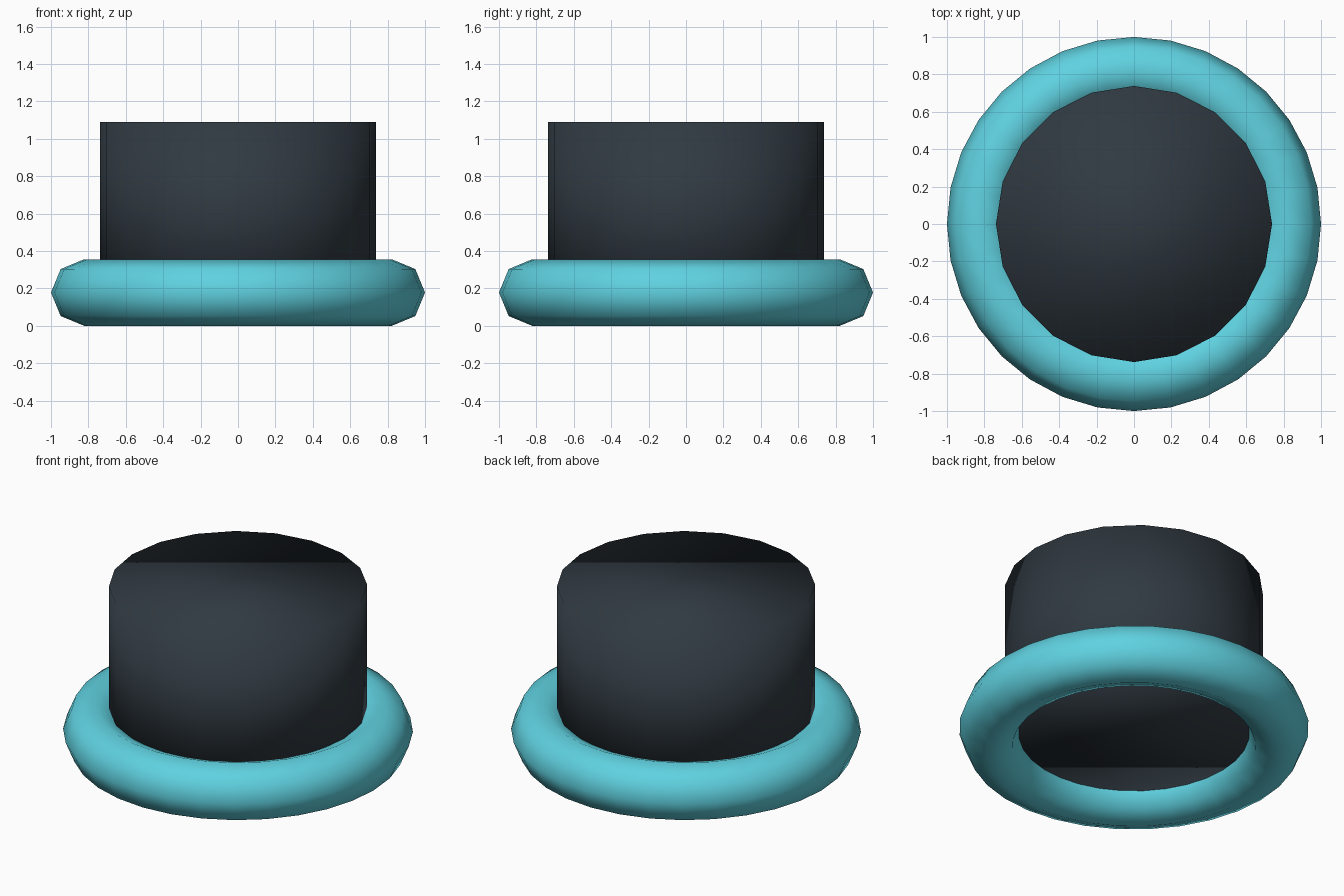
import bpy

# Remove the default cube
cube = bpy.data.objects.get("Cube")
if cube:
    bpy.data.objects.remove(cube, do_unlink=True)

TUBE = 0.178            # radius of the rolled brim
CROWN_BOTTOM, CROWN_TOP = 0.14, 1.09


def make_material(name, rgb):
    color = (*rgb, 1.0)
    mat = bpy.data.materials.new(name)
    mat.use_nodes = True
    mat.diffuse_color = color
    bsdf = next(n for n in mat.node_tree.nodes if n.type == 'BSDF_PRINCIPLED')
    bsdf.inputs["Base Color"].default_value = color
    return mat


def finish(name, mat):
    """Name the new part, colour it and shade it fully smooth."""
    obj = bpy.context.object
    obj.name = obj.data.name = name
    obj.data.materials.clear()
    obj.data.materials.append(mat)
    bpy.ops.object.shade_smooth()
    return obj


turquoise = make_material("turquoise", (0.115, 0.64, 0.745))
charcoal = make_material("charcoal", (0.03, 0.042, 0.054))

# Rolled brim
bpy.ops.mesh.primitive_torus_add(
    major_segments=32, minor_segments=8,
    major_radius=1 - TUBE, minor_radius=TUBE, location=(0, 0, TUBE))
finish("brim", turquoise)

# Tall crown, closed at both ends and sunk into the brim
bpy.ops.mesh.primitive_cylinder_add(
    vertices=20, radius=0.738, depth=CROWN_TOP - CROWN_BOTTOM,
    location=(0, 0, (CROWN_TOP + CROWN_BOTTOM) / 2))
finish("crown", charcoal)
